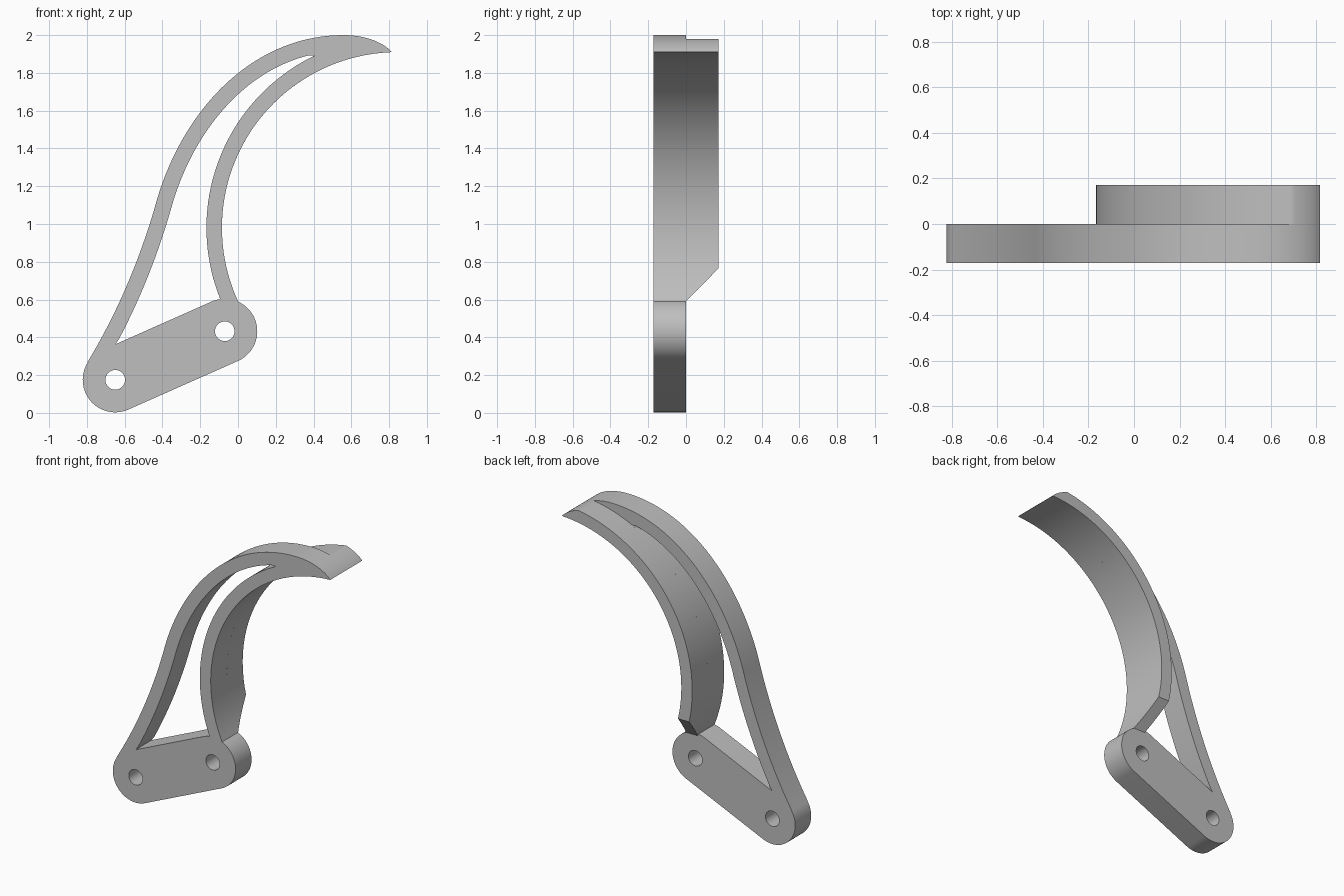
import bpy, bmesh
from math import sin, cos, radians, pi
from mathutils import Vector, Matrix
from mathutils.geometry import interpolate_bezier

if "Cube" in bpy.data.objects:
    bpy.data.objects.remove(bpy.data.objects["Cube"])

grey = bpy.data.materials.new("plain_grey")
grey.use_nodes = True
colour = (0.52, 0.52, 0.52, 1)
grey.diffuse_color = colour
grey.node_tree.nodes["Principled BSDF"].inputs["Base Color"].default_value = colour

DEPTH = 0.172                      # thickness of each layer
LOW, HIGH = Vector((-0.65, 0.175)), Vector((-0.07, 0.432))   # pivot centres
BOSS, HOLE = 0.172, 0.052          # boss and hole radii
HUB = Vector((0.845, 0.98))        # centre of the curved blade
INNER, OUTER = 0.93, 1.012
ARM = 0.085                        # width of the long arm


def arc(centre, r, start, end, n=24):
    steps = [radians(start + (end - start) * i / n) for i in range(n + 1)]
    return [centre + Vector((r * cos(a), r * sin(a))) for a in steps]


def bezier(points, n=28):
    p = [Vector(q) for q in points]
    return [Vector(q[:2]) for q in interpolate_bezier(*p, n)]


def extruded(name, loops, y, cut=None):
    """Fill closed loops (inner ones become holes) and give them depth along y."""
    curve = bpy.data.curves.new(name, "CURVE")
    curve.dimensions, curve.fill_mode = "2D", "BOTH"
    curve.extrude = DEPTH / 2
    for loop in loops:
        clean = [p for i, p in enumerate(loop) if (p - loop[i - 1]).length > 0.001]
        spline = curve.splines.new("POLY")
        spline.points.add(len(clean) - 1)
        for target, p in zip(spline.points, clean):
            target.co = (p.x, p.y, 0, 1)
        spline.use_cyclic_u = True
    temp = bpy.data.objects.new(name + "_outline", curve)
    bpy.context.collection.objects.link(temp)
    graph = bpy.context.evaluated_depsgraph_get()
    mesh = bpy.data.meshes.new_from_object(temp.evaluated_get(graph))
    bpy.data.objects.remove(temp)
    mesh.transform(Matrix.Translation((0, y, 0)) @ Matrix.Rotation(pi / 2, 4, "X"))
    bm = bmesh.new()
    bm.from_mesh(mesh)
    bmesh.ops.remove_doubles(bm, verts=bm.verts, dist=0.0001)
    if cut:
        done = bmesh.ops.bisect_plane(bm, geom=bm.verts[:] + bm.edges[:] + bm.faces[:],
                                      plane_co=cut[0], plane_no=cut[1], clear_inner=True)
        edges = [g for g in done["geom_cut"] if isinstance(g, bmesh.types.BMEdge)]
        bmesh.ops.contextual_create(bm, geom=edges)
    bmesh.ops.recalc_face_normals(bm, faces=bm.faces)
    bm.to_mesh(mesh)
    bm.free()
    mesh.materials.clear()
    mesh.materials.append(grey)
    ob = bpy.data.objects.new(name, mesh)
    bpy.context.collection.objects.link(ob)
    bpy.ops.object.select_all(action="DESELECT")
    ob.select_set(True)
    bpy.context.view_layer.objects.active = ob
    bpy.ops.object.shade_smooth_by_angle(angle=radians(25))
    return ob


# Back edge of the long arm, then the rounded tip
back = bezier([(-0.796, 0.27), (-0.641, 0.527), (-0.525, 0.80), (-0.44, 1.09)])
back += bezier([(-0.44, 1.09), (-0.31, 1.58), (0.06, 2.0), (0.56, 2.0)], 40)[1:]
tip = bezier([(0.56, 2.0), (0.66, 2.0), (0.76, 1.97), (0.815, 1.91)], 20)

# Front plate outline: arm, tip, blade, then around both bosses
outline = back + tip[1:] + arc(HUB, INNER, 91.8, 204.8, 56)
outline += arc(HIGH, BOSS, 66, -66.1) + arc(LOW, BOSS, -66.1, -213, 32)

# Slot between the arm and the blade
side = []
for a, b in zip(back, back[1:]):
    d = (b - a).normalized()
    p = (a + b) / 2 + ARM * Vector((d.y, -d.x))
    if p.y > 0.375 and (p - HUB).length > OUTER + 0.003 and p.x < 0.4:
        side.append(p)
slot = [Vector((-0.65, 0.363))] + side
slot += arc(HUB, OUTER, 115.8, 202, 48) + arc(HIGH, BOSS, 97.8, 113.9, 6)

holes = [arc(c, HOLE, 0, 348.75, 31) for c in (LOW, HIGH)]
extruded("lever_plate", [outline, slot] + holes, -DEPTH / 2)

# Wide rear half of the blade, with a slanted lower end
band = arc(HUB, OUTER, 207, 98.8, 56)
band += [p for p in tip if (p - HUB).length < OUTER and p.x > 0.69]
band += arc(HUB, INNER, 91.8, 207, 56)
extruded("rear_blade", [band], DEPTH / 2,
         cut=((0, 0, 0.59), (0, -0.713, 0.701)))
